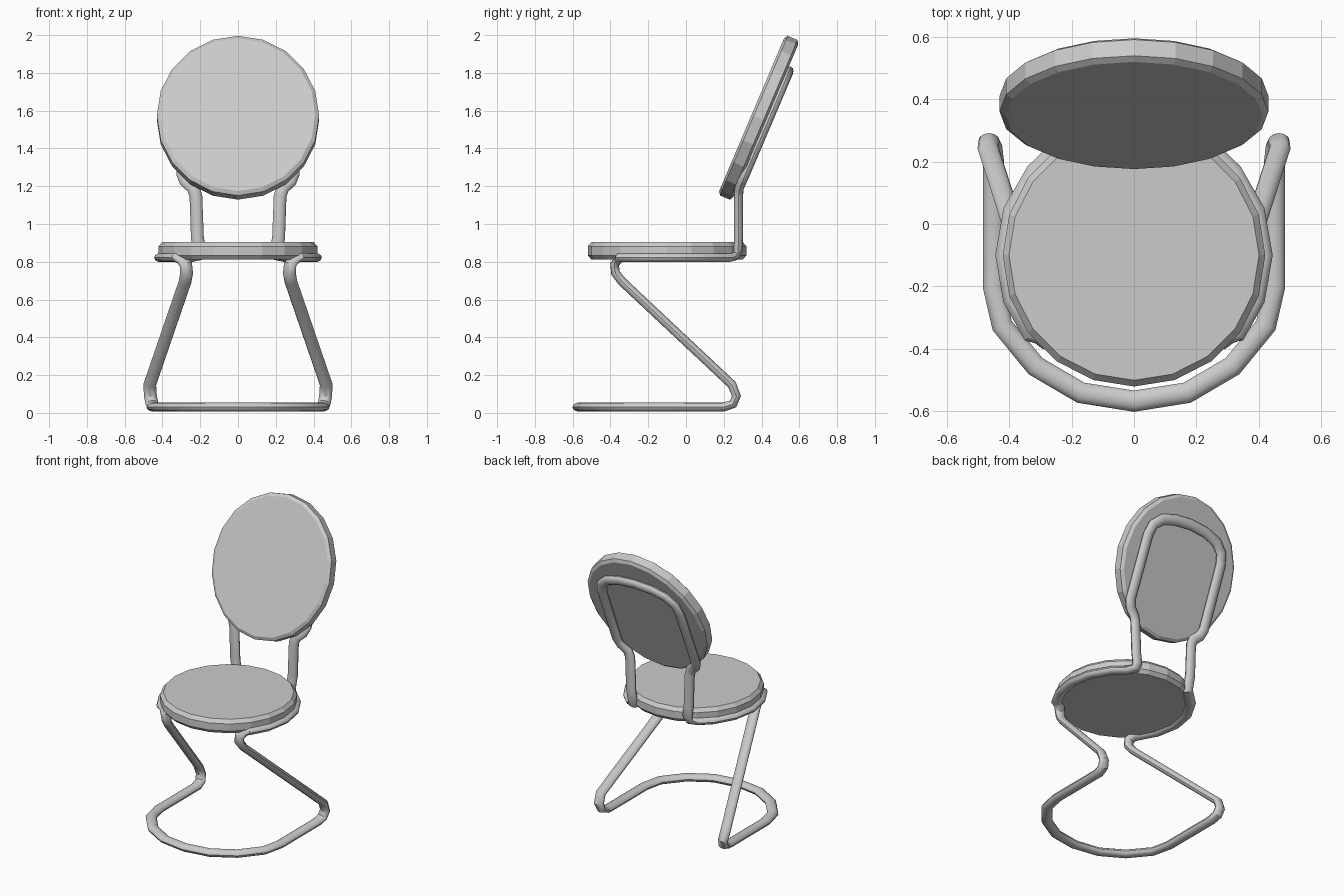
import bpy, bmesh
from math import sin, cos, pi, radians
from mathutils import Vector, Matrix

if "Cube" in bpy.data.objects:
    bpy.data.objects.remove(bpy.data.objects["Cube"])

TILT = radians(23)
BACK_C = Vector((0, 0.385, 1.5625))


def make_object(name, bm):
    bmesh.ops.recalc_face_normals(bm, faces=bm.faces)
    me = bpy.data.meshes.new(name)
    bm.to_mesh(me)
    bm.free()
    ob = bpy.data.objects.new(name, me)
    bpy.context.collection.objects.link(ob)
    return ob


def skin(name, rings, closed):
    """Bridge equal rings of points; cap the ends unless closed."""
    bm = bmesh.new()
    vs = [[bm.verts.new(p) for p in r] for r in rings]
    n = len(vs[0])
    for i in range(len(vs) if closed else len(vs) - 1):
        a, b = vs[i], vs[(i + 1) % len(vs)]
        for j in range(n):
            k = (j + 1) % n
            bm.faces.new((a[j], a[k], b[k], b[j]))
    if not closed:
        bm.faces.new(vs[0])
        bm.faces.new(vs[-1])
    return make_object(name, bm)


def cushion(name, rx, ry, edge, face, chamfer, matrix, sides=20):
    """Chamfered disc: half height 'edge' at the rim, 'face' at the flats."""
    rings = []
    for z, c in ((-face, chamfer), (-edge, 0), (edge, 0), (face, chamfer)):
        rings.append([matrix @ Vector(((rx - c) * sin(2 * pi * i / sides),
                                       (ry - c) * cos(2 * pi * i / sides), z))
                      for i in range(sides)])
    return skin(name, rings, False)


# Seat and tilted oval backrest
cushion("seat", 0.42, 0.42, 0.024, 0.047, 0.02,
        Matrix.Translation((0, -0.10, 0.858)))
cushion("backrest", 0.43, 0.459, 0.028, 0.041, 0.02,
        Matrix.Translation(BACK_C) @ Matrix.Rotation(pi / 2 - TILT, 4, 'X'))

# Frame path, right half: x, y, z and pitch of the flattened tube in degrees
path = [
    # floor loop
    (0, -0.567, 0.031, 0), (0.17, -0.54, 0.031, 0), (0.315, -0.455, 0.031, 0),
    (0.422, -0.325, 0.031, 0), (0.45, -0.2, 0.031, 0), (0.45, 0.2, 0.031, 0),
    # rear knee and slanted leg
    (0.456, 0.25, 0.048, 40), (0.464, 0.267, 0.09, 90), (0.467, 0.243, 0.15, 125),
    (0.28, -0.338, 0.695, 137), (0.272, -0.373, 0.74, 115),
    (0.276, -0.378, 0.785, 80), (0.30, -0.355, 0.815, 35),
]
# rail under the seat
for a in (-37, -20, 0, 20, 40, 53):
    t = radians(a)
    path.append((0.41 * cos(t), -0.10 + 0.41 * sin(t), 0.822, 0))
# rear post
path += [(0.21, 0.262, 0.83, 40), (0.205, 0.276, 0.865, 80),
         (0.215, 0.278, 0.93, 90), (0.223, 0.278, 1.15, 90),
         (0.237, 0.282, 1.19, 85), (0.277, 0.297, 1.225, 72)]
# loop behind the backrest, in its tilted plane
for x, u in ((0.293, -0.30), (0.29, 0.12), (0.272, 0.19),
             (0.215, 0.243), (0.12, 0.272), (0, 0.282)):
    y = BACK_C.y + u * sin(TILT) + 0.052 * cos(TILT)
    z = BACK_C.z + u * cos(TILT) - 0.052 * sin(TILT)
    path.append((x, y, z, 67))

# Mirror into one closed path and sweep an oval section along it
path += [(-x, y, z, a) for x, y, z, a in path[-2:0:-1]]
pts = [Vector(p[:3]) for p in path]
rings = []
for i, p in enumerate(pts):
    d0 = (p - pts[i - 1]).normalized()
    d1 = (pts[(i + 1) % len(pts)] - p).normalized()
    t = (d0 + d1).normalized()
    a = radians(path[i][3])
    n = Vector((0, -sin(a), cos(a)))
    n = (n - t * n.dot(t)).normalized()
    w = t.cross(n)
    rings.append([p + w * 0.034 * cos(2 * pi * k / 12) + n * 0.024 * sin(2 * pi * k / 12)
                  for k in range(12)])
frame = skin("tube_frame", rings, True)
bpy.context.view_layer.objects.active = frame
frame.select_set(True)
bpy.ops.object.shade_smooth_by_angle(angle=radians(40))
